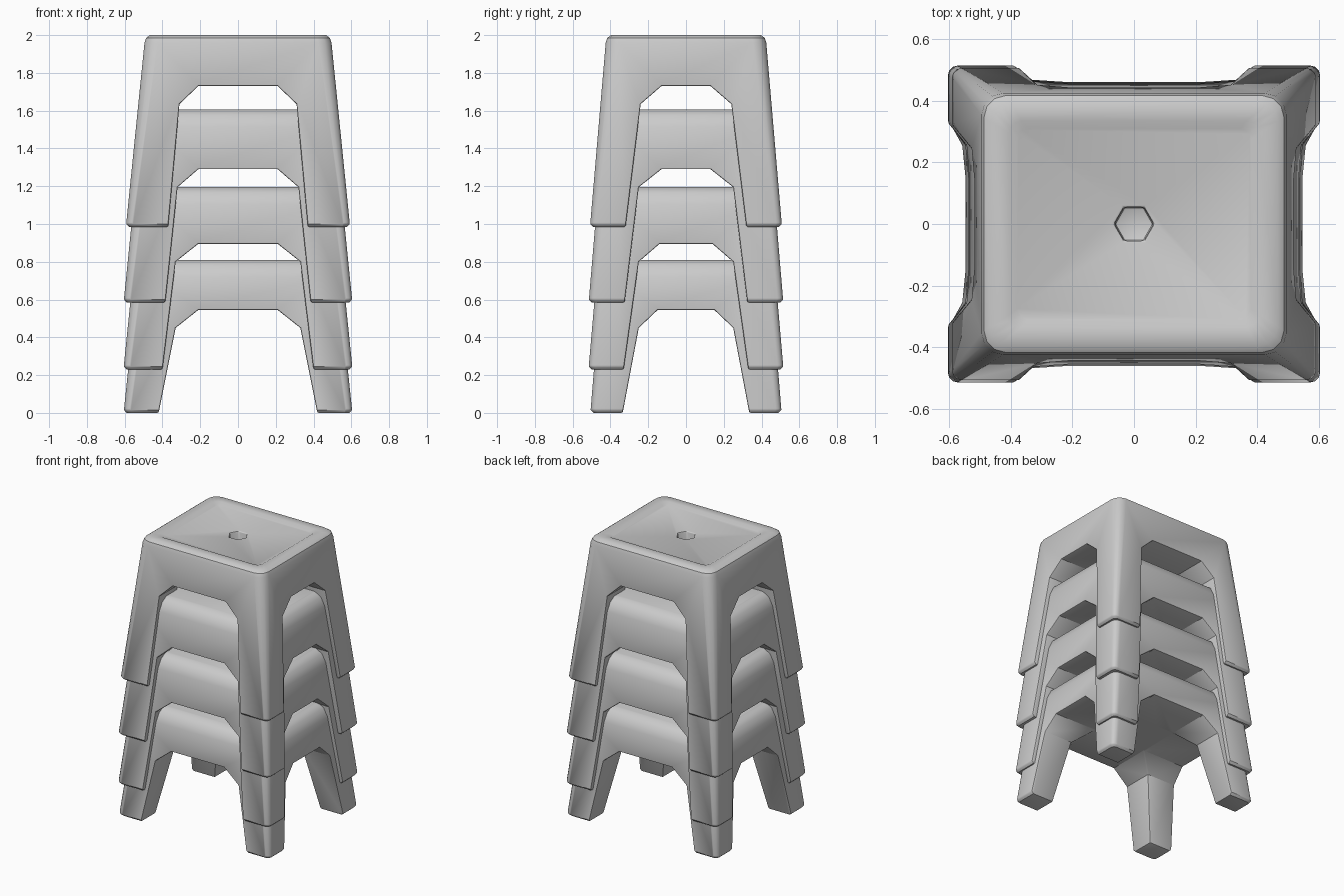
import bpy, bmesh, math

if "Cube" in bpy.data.objects:
    bpy.data.objects.remove(bpy.data.objects["Cube"])

grey = bpy.data.materials.new("light grey plastic")
grey.diffuse_color = (0.6, 0.6, 0.6, 1)
grey.use_nodes = True
grey.node_tree.nodes["Principled BSDF"].inputs["Base Color"].default_value = grey.diffuse_color


def finish(name, bm):
    bmesh.ops.recalc_face_normals(bm, faces=bm.faces)
    mesh = bpy.data.meshes.new(name)
    bm.to_mesh(mesh)
    bm.free()
    ob = bpy.data.objects.new(name, mesh)
    bpy.context.collection.objects.link(ob)
    return ob


def ring(bm, hx, hy, z, r):
    """Rectangle with rounded corners, four points per corner."""
    verts = []
    for k, (sx, sy) in enumerate([(1, 1), (-1, 1), (-1, -1), (1, -1)]):
        for i in range(4):
            a = math.radians(90 * k + 30 * i)
            verts.append(bm.verts.new((sx * (hx - r) + r * math.cos(a),
                                       sy * (hy - r) + r * math.sin(a), z)))
    return verts


def loft(name, rings):
    bm = bmesh.new()
    loops = [ring(bm, *r) for r in rings]
    for a, b in zip(loops, loops[1:]):
        n = len(a)
        for i in range(n):
            bm.faces.new((a[i], a[(i + 1) % n], b[(i + 1) % n], b[i]))
    bm.faces.new(loops[0][::-1])
    bm.faces.new(loops[-1])
    return finish(name, bm)


def prism(name, pts, place, lo, hi):
    """Extrude a 2D profile between lo and hi; place maps (u, v, w) to xyz."""
    bm = bmesh.new()
    a = [bm.verts.new(place(u, v, lo)) for u, v in pts]
    b = [bm.verts.new(place(u, v, hi)) for u, v in pts]
    n = len(a)
    for i in range(n):
        bm.faces.new((a[i], a[(i + 1) % n], b[(i + 1) % n], b[i]))
    bm.faces.new(a[::-1])
    bm.faces.new(b)
    ob = finish(name, bm)
    ob.hide_render = True
    return ob


def arch(top, z0, flat, shoulder, foot):
    half = [(foot, z0 - 0.1), (foot, z0), (shoulder, top - 0.095), (flat, top)]
    return half + [(-u, v) for u, v in reversed(half)]


def stool(name, z0, z1, arch_z, base, top, front, side, is_top):
    (bx, by), (tx, ty) = base, top
    rings = [(bx - 0.015, by - 0.015, z0, 0.025), (bx, by, z0 + 0.015, 0.03)]
    if is_top:
        # crisp rim and shallow seat panel
        rings += [(tx, ty, z1 - 0.04, 0.07), (tx - 0.008, ty - 0.008, z1 - 0.015, 0.07),
                  (tx - 0.028, ty - 0.028, z1, 0.065), (tx - 0.09, ty - 0.09, z1, 0.04),
                  (tx - 0.115, ty - 0.115, z1 - 0.014, 0.035)]
    else:
        # softly sloping shoulder
        rings += [(tx, ty, z1 - 0.09, 0.06), (tx - 0.025, ty - 0.025, z1 - 0.03, 0.06),
                  (tx - 0.07, ty - 0.07, z1, 0.05)]
    ob = loft(name, rings)
    cutters = [
        prism("front_arch_cutter", arch(arch_z, z0, *front), lambda u, v, w: (u, w, v), -1, 1),
        prism("side_arch_cutter", arch(arch_z, z0, *side), lambda u, v, w: (w, u, v), -1, 1)]
    if is_top:
        # six-sided hand hole
        hexagon = [(0.063 * math.cos(math.pi * k / 3), 0.063 * math.sin(math.pi * k / 3))
                   for k in range(6)]
        cutters.append(prism("hole_cutter", hexagon, lambda u, v, w: (u, v, w),
                             z1 - 0.08, z1 + 0.1))
    bpy.ops.object.select_all(action='DESELECT')
    bpy.context.view_layer.objects.active = ob
    ob.select_set(True)
    for c in cutters:
        m = ob.modifiers.new("cut", 'BOOLEAN')
        m.operation, m.solver, m.object = 'DIFFERENCE', 'EXACT', c
        bpy.ops.object.modifier_apply(modifier=m.name)
        bpy.data.objects.remove(c)
    b = ob.modifiers.new("soft edges", 'BEVEL')
    b.width, b.segments, b.limit_method, b.angle_limit = 0.008, 2, 'ANGLE', math.radians(50)
    bpy.ops.object.modifier_apply(modifier=b.name)
    ob.data.materials.clear()
    ob.data.materials.append(grey)
    bpy.ops.object.shade_smooth_by_angle(angle=math.radians(35))


# four nested stools, top to bottom: arches are (flat, shoulder, foot) half widths
stool("top_stool", 0.985, 2.0, 1.73, (0.592, 0.507), (0.495, 0.425),
      (0.21, 0.31, 0.37), (0.13, 0.24, 0.32), True)
stool("upper_middle_stool", 0.585, 1.605, 1.29, (0.604, 0.514), (0.512, 0.437),
      (0.21, 0.32, 0.385), (0.13, 0.25, 0.325), False)
stool("lower_middle_stool", 0.23, 1.195, 0.895, (0.605, 0.515), (0.517, 0.44),
      (0.21, 0.33, 0.40), (0.14, 0.25, 0.33), False)
stool("bottom_stool", 0.0, 0.81, 0.545, (0.604, 0.505), (0.53, 0.447),
      (0.21, 0.33, 0.42), (0.15, 0.25, 0.335), False)
